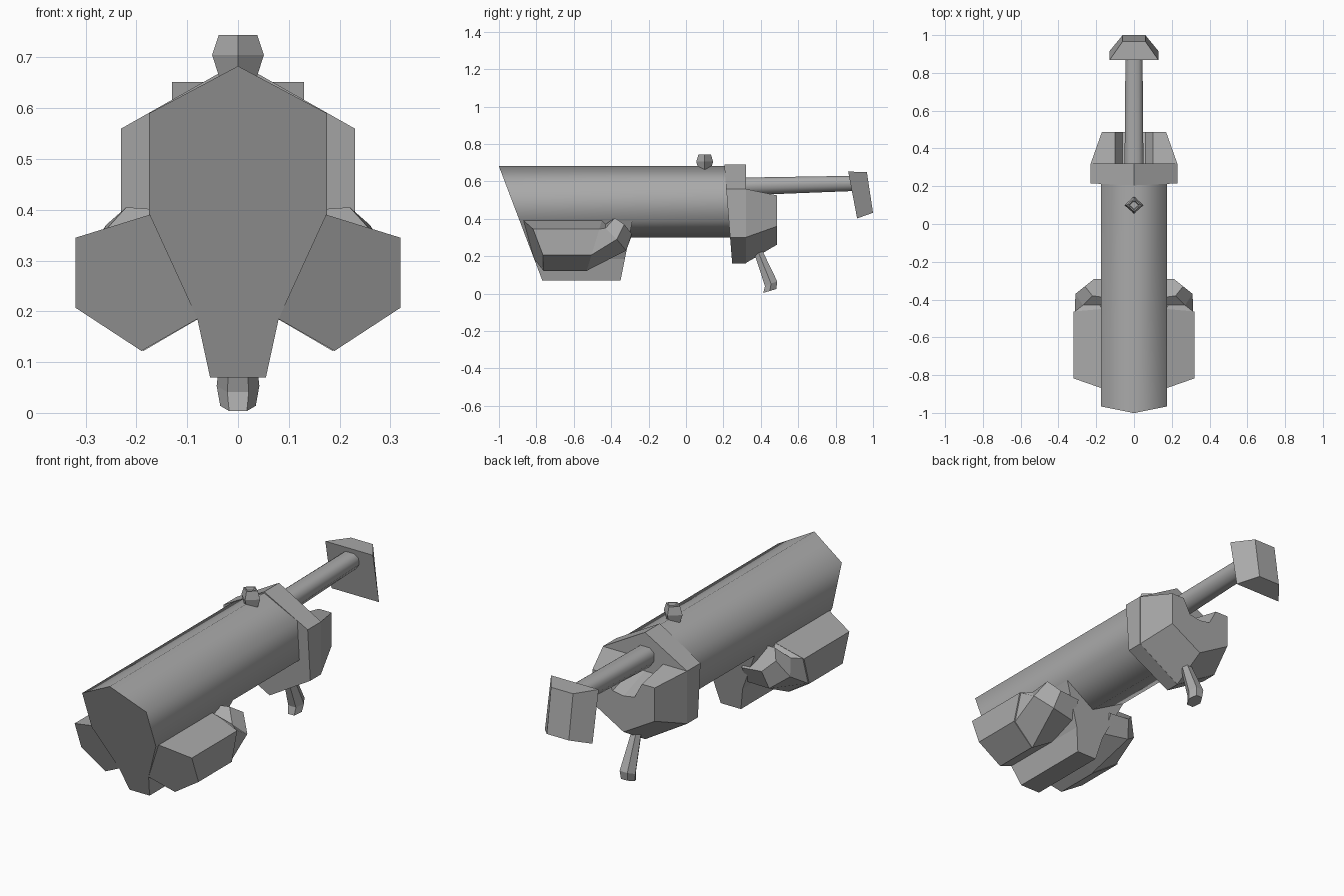
import bpy, bmesh, math
from mathutils import Vector

cube = bpy.data.objects.get("Cube")
if cube:
    bpy.data.objects.remove(cube, do_unlink=True)

grey = bpy.data.materials.new("plain_grey")
grey.use_nodes = True
colour = (0.40, 0.40, 0.40, 1)
grey.diffuse_color = colour
grey.node_tree.nodes["Principled BSDF"].inputs["Base Color"].default_value = colour


def loft(name, rings, smooth=None, mirrored=False):
    """Skin a series of equal rings, close both ends."""
    bm = bmesh.new()
    rows = [[bm.verts.new(p) for p in ring] for ring in rings]
    n = len(rows[0])
    for a, b in zip(rows, rows[1:]):
        for i in range(n):
            j = (i + 1) % n
            bm.faces.new((a[i], a[j], b[j], b[i]))
    bm.faces.new(rows[0])
    bm.faces.new(rows[-1])
    bmesh.ops.recalc_face_normals(bm, faces=bm.faces)
    mesh = bpy.data.meshes.new(name)
    bm.to_mesh(mesh)
    bm.free()
    mesh.materials.append(grey)
    ob = bpy.data.objects.new(name, mesh)
    bpy.context.collection.objects.link(ob)
    if mirrored:
        ob.modifiers.new("mirror", 'MIRROR').use_bisect_axis[0] = False
    if smooth:
        bpy.ops.object.select_all(action='DESELECT')
        bpy.context.view_layer.objects.active = ob
        ob.select_set(True)
        bpy.ops.object.shade_smooth_by_angle(angle=math.radians(smooth))
    return ob


def both_sides(half):
    """Complete an x/z outline from its right half, listed top to bottom."""
    return half + [(-x, z) for x, z in reversed(half) if x > 0]


def raked(x, z, sweep=0):
    """Point on the slanted front plane, swept back towards the sides."""
    return (x, -1 + (0.68 - z) * 0.38 + max(0, abs(x) - 0.08) * sweep, z)


def at(outline, y, lean=0):
    return [(x, y + (0.56 - z) * lean, z) for x, z in outline]


def ngon(centre, rx, ry, sides, turn=0, tilt=0):
    """Horizontal ring, with its height tilted along y."""
    c = Vector(centre)
    angles = [turn + 2 * math.pi * i / sides for i in range(sides)]
    return [c + Vector((rx * math.cos(a), ry * math.sin(a), tilt * math.sin(a))) for a in angles]


# Main barrel with raked nose
barrel = both_sides([(0, 0.683), (0.175, 0.59), (0.175, 0.39), (0, 0.30)])
loft("barrel", [[raked(x, z) for x, z in barrel], at(barrel, 0.24)], smooth=66)

# Keel under the nose
keel = both_sides([(0.174, 0.39), (0.08, 0.185), (0.055, 0.07)])
loft("keel", [[raked(x, z) for x, z in keel],
              [(x, -0.35 + (z - 0.07) * 0.2, z) for x, z in keel]])

# Side pods
pod = [(0.175, 0.39), (0.32, 0.345), (0.32, 0.207), (0.19, 0.122), (0.08, 0.185), (0.1, 0.33)]
pod_tail = [(x, -0.45 - (0.39 - z) * 0.3, z) for x, z in pod]
loft("side_pod", [[raked(x, z, 0.23) for x, z in pod], pod_tail], mirrored=True)

# Elbows that turn from the pods up into the barrel
elbow_start = [(x * 0.98, y, z) for x, y, z in pod_tail]
elbow_bend = [(0.18, -0.43, 0.37), (0.27, -0.43, 0.35), (0.31, -0.37, 0.29),
              (0.23, -0.32, 0.23), (0.10, -0.34, 0.22), (0.09, -0.42, 0.33)]
elbow_end = [(0.15, -0.39, 0.40), (0.22, -0.38, 0.405), (0.26, -0.33, 0.37),
             (0.21, -0.29, 0.32), (0.10, -0.29, 0.31), (0.09, -0.38, 0.36)]
loft("pod_elbow", [elbow_start, elbow_bend, elbow_end], mirrored=True)

# Collar at the back of the barrel
collar = both_sides([(0, 0.69), (0.23, 0.56), (0.23, 0.30), (0, 0.162)])
loft("collar", [at(collar, 0.215, 0.08), at(collar, 0.32)])

# Tapered rear housing with a notch for the stock rod
housing_front = both_sides([(0, 0.50), (0.06, 0.50), (0.10, 0.56), (0.23, 0.56), (0.23, 0.30), (0, 0.162)])
housing_back = both_sides([(0, 0.44), (0.06, 0.45), (0.10, 0.525), (0.17, 0.525), (0.17, 0.36), (0, 0.262)])
loft("rear_housing", [at(housing_front, 0.318), at(housing_back, 0.487)])

# Stock rod
rod = both_sides([(0.025, 0.62), (0.05, 0.60), (0.05, 0.56), (0.025, 0.525)])
loft("stock_rod", [at(rod, 0.30), [(x * 0.9, 0.92, z * 0.85 + 0.103) for x, z in rod]], smooth=66)

# Butt plate, wide in front and narrow behind
loft("butt_plate", [
    [(-0.13, 0.867, 0.652), (0.13, 0.867, 0.652), (0.13, 0.915, 0.402), (-0.13, 0.915, 0.402)],
    [(-0.06, 0.967, 0.65), (0.06, 0.967, 0.65), (0.06, 1.0, 0.432), (-0.06, 1.0, 0.432)]])

# Grip, flared towards its foot
loft("grip", [ngon((0, 0.375, 0.25), 0.022, 0.022, 6, tilt=0.01),
              ngon((0, 0.455, 0.053), 0.042, 0.038, 6, tilt=0.014),
              ngon((0, 0.448, 0.014), 0.035, 0.04, 6, tilt=0.012)])

# Diamond sight knob with a sunken top
loft("sight_knob", [ngon((0, 0.1, z), r, r * 0.88, 4)
                    for z, r in [(0.655, 0.035), (0.705, 0.051), (0.744, 0.038), (0.744, 0.03), (0.732, 0.024)]])
